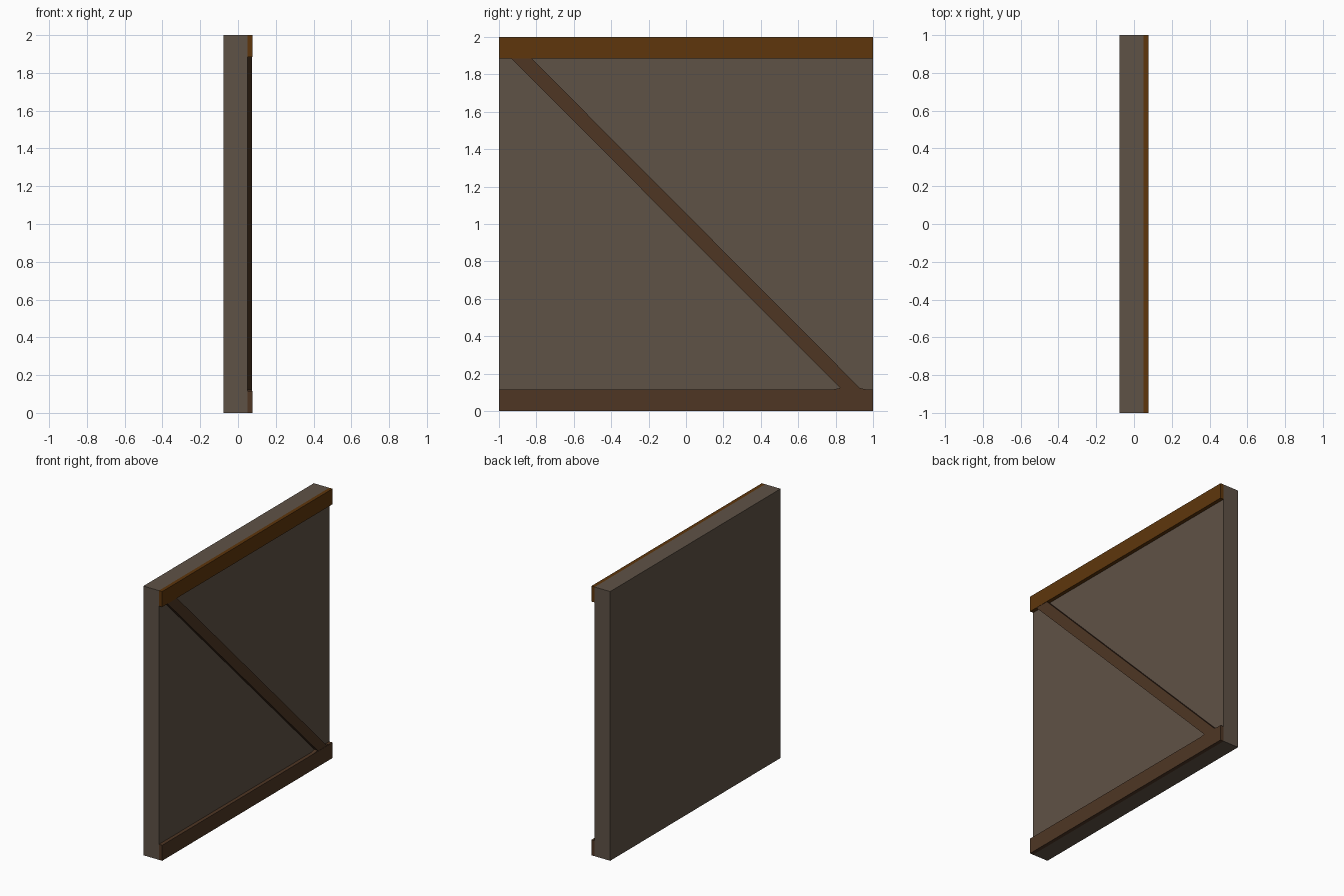
import bpy, bmesh

if "Cube" in bpy.data.objects:
    bpy.data.objects.remove(bpy.data.objects["Cube"])


def material(name, rgb):
    # sRGB 0-255 to linear
    lin = [((c / 255 + 0.055) / 1.055) ** 2.4 for c in rgb]
    m = bpy.data.materials.new(name)
    m.diffuse_color = (*lin, 1)
    m.use_nodes = True
    m.node_tree.nodes["Principled BSDF"].inputs["Base Color"].default_value = m.diffuse_color
    return m


def slab(name, profile, x0, x1, mat):
    """Extrude a (y, z) outline from x0 to x1."""
    bm = bmesh.new()
    face = bm.faces.new([bm.verts.new((x0, y, z)) for y, z in profile])
    ext = bmesh.ops.extrude_face_region(bm, geom=[face])
    verts = [g for g in ext["geom"] if isinstance(g, bmesh.types.BMVert)]
    bmesh.ops.translate(bm, verts=verts, vec=(x1 - x0, 0, 0))
    bmesh.ops.recalc_face_normals(bm, faces=bm.faces)
    me = bpy.data.meshes.new(name)
    bm.to_mesh(me)
    bm.free()
    me.materials.append(mat)
    ob = bpy.data.objects.new(name, me)
    bpy.context.collection.objects.link(ob)
    return ob


def rect(z0, z1):
    return [(-1, z0), (1, z0), (1, z1), (-1, z1)]


plaster = material("grey brown panel", (95, 82, 70))
dark_wood = material("dark brown wood", (78, 54, 36))
warm_wood = material("warm brown wood", (94, 54, 12))

BACK, FACE, FRONT = -0.077, 0.05, 0.077
BEAM = 0.115

# Wall panel
slab("wall_panel", rect(0, 2), BACK, FACE, plaster)

# Horizontal beams on the right-hand face
slab("top_beam", rect(2 - BEAM, 2), FACE, FRONT, warm_wood)
slab("bottom_beam", rect(0, BEAM), FACE, FRONT, dark_wood)

# Diagonal brace, slightly flared where it meets the bottom beam
slab("diagonal_brace",
     [(-0.935, 2 - BEAM), (-0.825, 2 - BEAM), (0.93, 0.123),
      (0.965, BEAM), (0.785, BEAM), (0.825, 0.123)],
     FACE, FRONT - 0.002, dark_wood)
